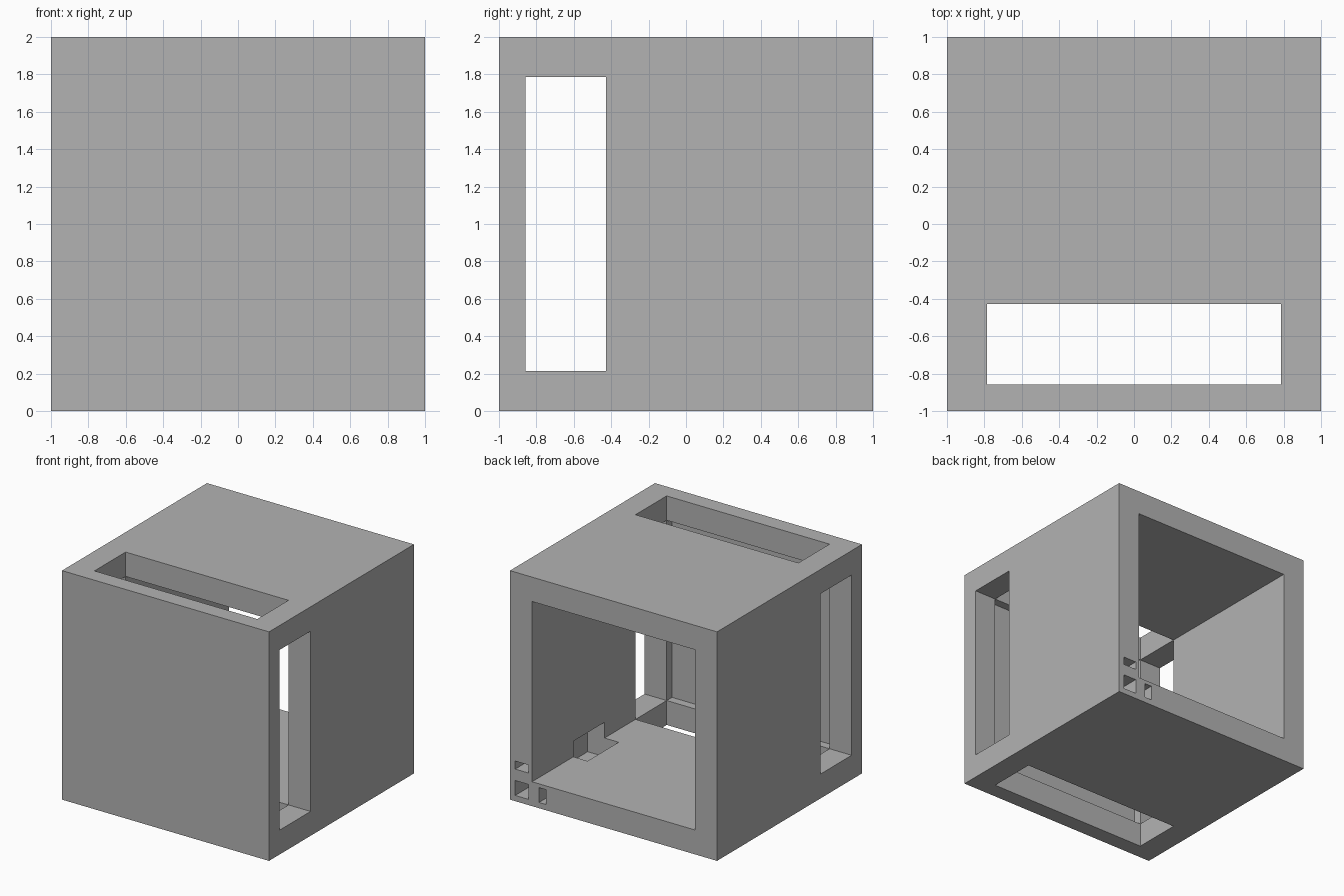
import bpy
import bmesh
from mathutils import Matrix, Vector

if "Cube" in bpy.data.objects:
    bpy.data.objects.remove(bpy.data.objects["Cube"], do_unlink=True)

grey = bpy.data.materials.new("plain grey")
grey.use_nodes = True
colour = (0.45, 0.45, 0.45, 1)
grey.diffuse_color = colour
grey.node_tree.nodes["Principled BSDF"].inputs["Base Color"].default_value = colour


def box(name, xs, ys, zs):
    """Axis-aligned box given by its x, y and z ranges."""
    lo, hi = (Vector(c) for c in zip(xs, ys, zs))
    mesh = bpy.data.meshes.new(name)
    bm = bmesh.new()
    place = Matrix.Translation((lo + hi) / 2) @ Matrix.Diagonal((*(hi - lo), 1))
    bmesh.ops.create_cube(bm, size=1, matrix=place)
    bm.to_mesh(mesh)
    bm.free()
    mesh.materials.append(grey)
    obj = bpy.data.objects.new(name, mesh)
    bpy.context.collection.objects.link(obj)
    return obj


def carve(name, xs, ys, zs):
    """Cut a box-shaped hole out of the housing."""
    cutter = box(name, xs, ys, zs)
    cutter.hide_render = True
    cutter.hide_viewport = True
    cutter.display_type = 'WIRE'
    cut = housing.modifiers.new(name, 'BOOLEAN')
    cut.operation = 'DIFFERENCE'
    cut.solver = 'EXACT'
    cut.object = cutter


housing = box("housing", (-1, 1), (-1, 1), (0, 2))

# Main cavity, open at the back
inner = 0.787
wide, tall = (-inner, inner), (1 - inner, 1 + inner)
carve("cavity_cutter", wide, (-0.93, 1.1), tall)

# Slots through both sides, and through top and bottom
slot_depth = (-0.857, -0.427)
carve("side_slot_cutter", (-1.1, 1.1), slot_depth, tall)
carve("vertical_slot_cutter", wide, slot_depth, (-0.1, 2.1))

# Pocket in the lower left corner of the cavity
carve("pocket_cutter", (0.65, 0.95), (0, 0.43), (0.05, 0.35))

# Three channels from the back face into the pocket
channel = (0.4, 1.1)
carve("corner_channel_cutter", (0.82, 0.95), channel, (0.05, 0.18))
carve("upper_channel_cutter", (0.82, 0.95), channel, (0.28, 0.35))
carve("inner_channel_cutter", (0.65, 0.72), channel, (0.05, 0.18))
